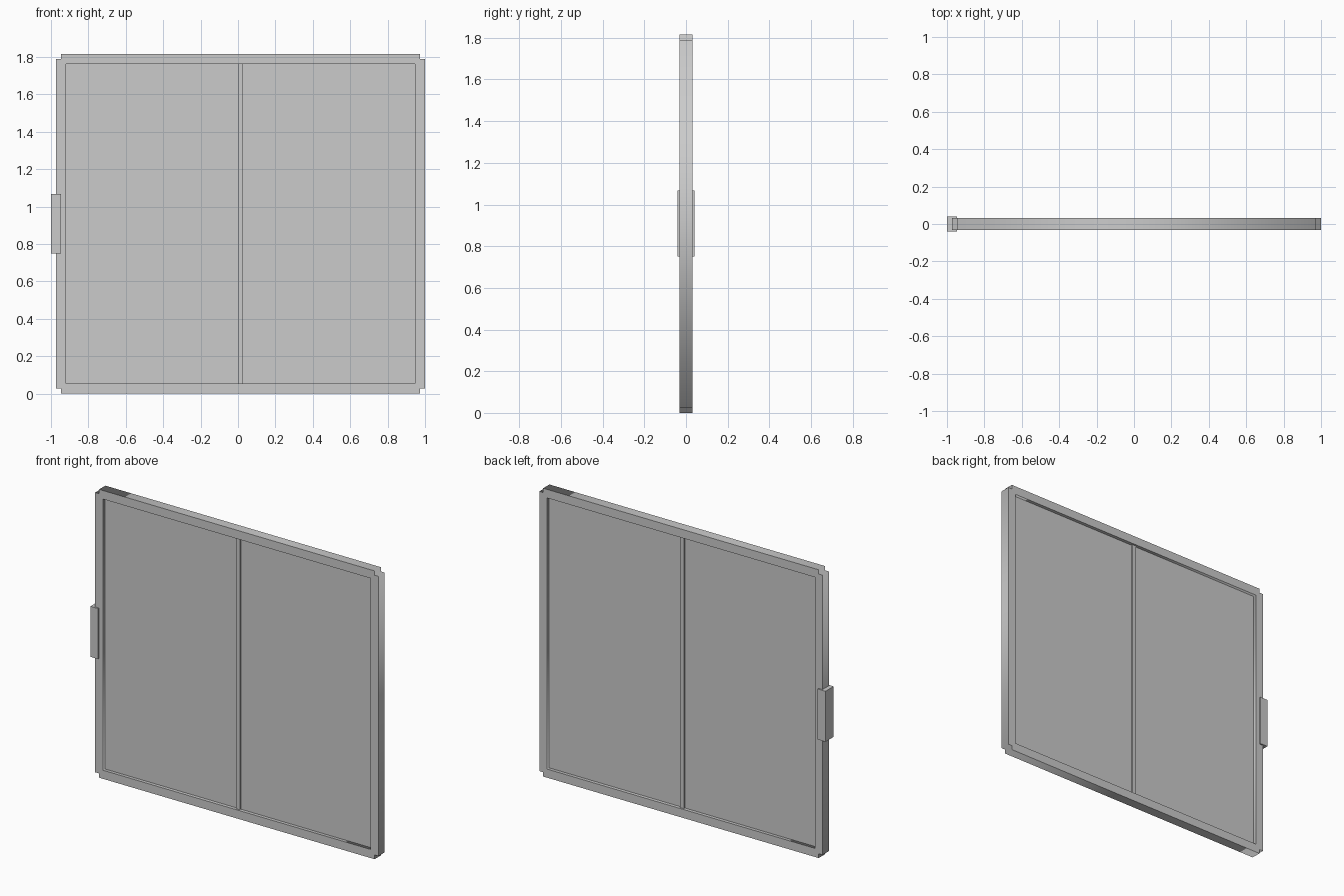
import bpy
from math import radians

if "Cube" in bpy.data.objects:
    bpy.data.objects.remove(bpy.data.objects["Cube"])

H = 1.815            # overall height
W = 0.054            # frame bar width
N = W / 2            # corner notch
X0, X1 = -0.973, 1.0  # outer faces of the stiles


def box(name, x, y, z):
    bpy.ops.mesh.primitive_cube_add(size=1, location=[(a + b) / 2 for a, b in (x, y, z)])
    ob = bpy.context.object
    ob.name = name
    ob.scale = [b - a for a, b in (x, y, z)]
    bpy.ops.object.transform_apply(location=False, rotation=False, scale=True)
    return ob


def profile(name, loops, half_depth):
    """Extrude closed x-z outlines (outer loop and holes) along y."""
    cu = bpy.data.curves.new(name, 'CURVE')
    cu.dimensions = '2D'
    cu.fill_mode = 'BOTH'
    cu.extrude = half_depth
    for pts in loops:
        sp = cu.splines.new('POLY')
        sp.points.add(len(pts) - 1)
        for p, (x, z) in zip(sp.points, pts):
            p.co = (x, z, 0, 1)
        sp.use_cyclic_u = True
    ob = bpy.data.objects.new(name, cu)
    bpy.context.collection.objects.link(ob)
    bpy.ops.object.select_all(action='DESELECT')
    ob.select_set(True)
    bpy.context.view_layer.objects.active = ob
    ob.rotation_euler.x = radians(90)
    bpy.ops.object.convert(target='MESH')
    bpy.ops.object.transform_apply(location=False, rotation=True, scale=False)
    return bpy.context.object


# Frame: outline with notched corners and one rectangular opening
outer = [(X0 + N, 0), (X1 - N, 0), (X1 - N, N), (X1, N),
         (X1, H - N), (X1 - N, H - N), (X1 - N, H), (X0 + N, H),
         (X0 + N, H - N), (X0, H - N), (X0, N), (X0 + N, N)]
inner = [(X0 + W, W), (X1 - W, W), (X1 - W, H - W), (X0 + W, H - W)]
profile("door_frame", [outer, inner], 0.031)

# Recessed panel filling the opening
box("panel", (X0 + W, X1 - W), (-0.01, 0.01), (W, H - W))

# Centre mullion, proud of the panel on both sides
mid = (X0 + X1) / 2
box("mullion", (mid - N / 2, mid + N / 2), (-0.02, 0.02), (W, H - W))

# Handle block wrapped around the left stile edge
box("handle", (X0 - N, X0 + N), (-0.0405, 0.0405), (0.75, 1.068))
